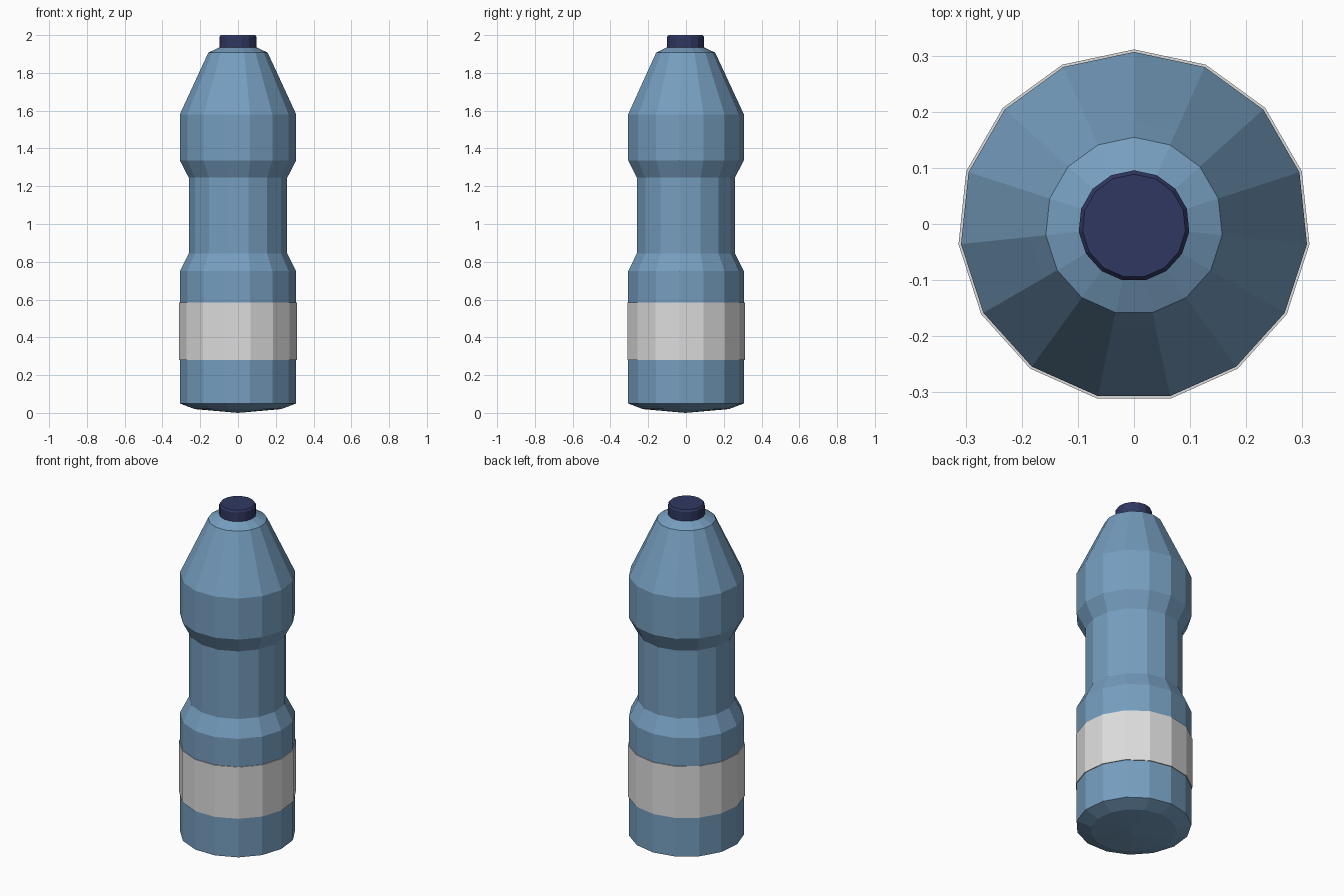
import bpy
import bmesh
from math import sin, cos, tau

cube = bpy.data.objects.get("Cube")
if cube:
    bpy.data.objects.remove(cube, do_unlink=True)

SIDES = 15
CENTRE_Y = -0.0034


def material(name, colour):
    mat = bpy.data.materials.new(name)
    mat.use_nodes = True
    rgba = (*colour, 1)
    mat.diffuse_color = rgba
    mat.node_tree.nodes["Principled BSDF"].inputs["Base Color"].default_value = rgba
    return mat


def lathe(name, profile, mat, closed=False):
    """Spin (radius, height) points into a flat-shaded faceted part."""
    bm = bmesh.new()
    rings = []
    for r, z in profile:
        if r == 0:
            rings.append([bm.verts.new((0, 0, z))] * SIDES)
        else:
            rings.append([bm.verts.new((r * sin(tau * i / SIDES), r * cos(tau * i / SIDES), z))
                          for i in range(SIDES)])
    pairs = list(zip(rings, rings[1:]))
    if closed:
        pairs.append((rings[-1], rings[0]))
    for low, high in pairs:
        for i in range(SIDES):
            j = (i + 1) % SIDES
            corners = dict.fromkeys((low[i], low[j], high[j], high[i]))
            bm.faces.new(list(corners))
    bmesh.ops.recalc_face_normals(bm, faces=bm.faces)
    mesh = bpy.data.meshes.new(name)
    bm.to_mesh(mesh)
    bm.free()
    mesh.materials.append(mat)
    obj = bpy.data.objects.new(name, mesh)
    obj.location.y = CENTRE_Y
    bpy.context.collection.objects.link(obj)
    return obj


blue = material("bottle blue", (0.18, 0.34, 0.52))
grey = material("label light grey", (0.72, 0.72, 0.72))
navy = material("cap navy", (0.03, 0.039, 0.12))

# Bottle: shallow domed base, narrow grip waist, sloping shoulders
body = 0.31
lathe("bottle_body", [
    (0, 0), (0.23, 0.02), (body, 0.05), (body, 0.75),
    (0.262, 0.845), (0.262, 1.245), (body, 1.337), (body, 1.58),
    (0.187, 1.845), (0.158, 1.907), (0.09, 1.94), (0, 1.94),
], blue)

# Wrapped label band
lathe("label_band", [(0.3145, 0.28), (0.3145, 0.585), (0.305, 0.585), (0.305, 0.28)],
      grey, closed=True)

# Cap with a small bevelled rim
lathe("cap", [(0, 1.935), (0.099, 1.935), (0.099, 1.99), (0.092, 2.0), (0, 2.0)], navy)
